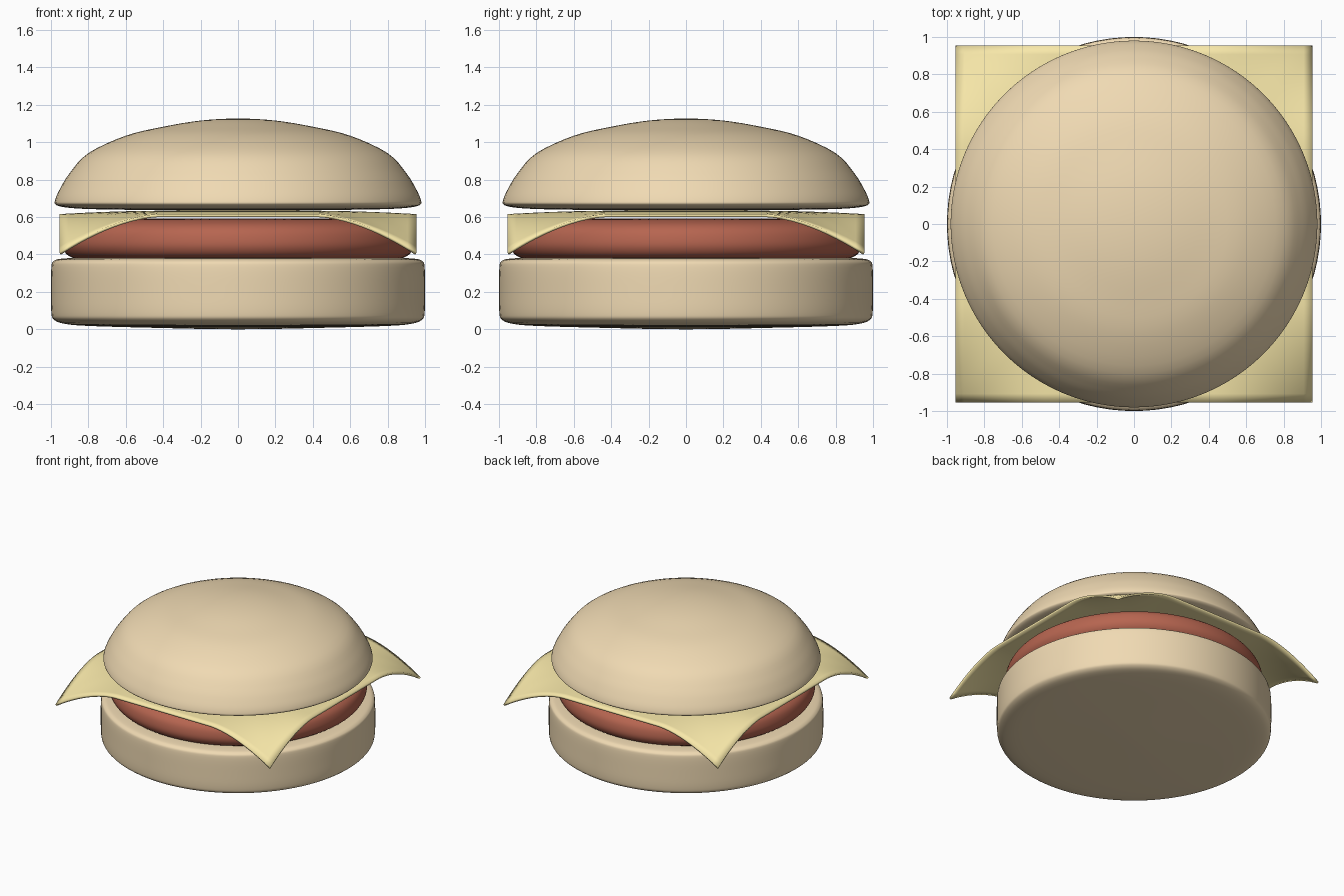
import bpy, bmesh
from math import sin, cos, tau, radians

if "Cube" in bpy.data.objects:
    bpy.data.objects.remove(bpy.data.objects["Cube"])


def material(name, color):
    m = bpy.data.materials.new(name)
    m.diffuse_color = (*color, 1)
    m.use_nodes = True
    m.node_tree.nodes["Principled BSDF"].inputs["Base Color"].default_value = m.diffuse_color
    return m


def finish(name, bm, mat, angle=50):
    bmesh.ops.recalc_face_normals(bm, faces=bm.faces)
    me = bpy.data.meshes.new(name)
    bm.to_mesh(me)
    bm.free()
    ob = bpy.data.objects.new(name, me)
    bpy.context.collection.objects.link(ob)
    me.materials.append(mat)
    bpy.ops.object.select_all(action='DESELECT')
    ob.select_set(True)
    bpy.context.view_layer.objects.active = ob
    bpy.ops.object.shade_smooth_by_angle(angle=radians(angle))
    return ob


def smooth_profile(pts, steps=4):
    # Catmull-Rom through (radius, z) points; ends mirrored across the axis
    p = [(-pts[1][0], pts[1][1])] + pts + [(-pts[-2][0], pts[-2][1])]
    out = []
    for a, b, c, d in zip(p, p[1:], p[2:], p[3:]):
        for i in range(steps):
            t = i / steps
            out.append(tuple(0.5 * (2 * b[k] + (c[k] - a[k]) * t
                       + (2 * a[k] - 5 * b[k] + 4 * c[k] - d[k]) * t * t
                       + (3 * b[k] - a[k] - 3 * c[k] + d[k]) * t ** 3) for k in (0, 1)))
    return out + [pts[-1]]


def lathe(name, pts, mat, n=96):
    bm = bmesh.new()
    prof = smooth_profile(pts)
    bottom = bm.verts.new((0, 0, prof[0][1]))
    top = bm.verts.new((0, 0, prof[-1][1]))
    rings = [[bm.verts.new((r * cos(tau * i / n), r * sin(tau * i / n), z)) for i in range(n)]
             for r, z in prof[1:-1]]
    for i in range(n):
        j = (i + 1) % n
        bm.faces.new((bottom, rings[0][j], rings[0][i]))
        bm.faces.new((top, rings[-1][i], rings[-1][j]))
        for a, b in zip(rings, rings[1:]):
            bm.faces.new((a[i], a[j], b[j], b[i]))
    return finish(name, bm, mat)


bun = material("bun_crust", (0.87, 0.70, 0.45))
meat = material("meat", (0.47, 0.13, 0.08))
yellow = material("cheese_yellow", (0.94, 0.81, 0.40))

# Bottom bun: thick disc with rounded edges
lathe("bottom_bun", [(0, 0), (0.45, 0.008), (0.8, 0.018), (0.93, 0.03), (0.985, 0.052), (0.998, 0.09),
                     (1.0, 0.2), (0.998, 0.33), (0.985, 0.365), (0.94, 0.378), (0.8, 0.382),
                     (0.4, 0.383), (0, 0.383)], bun)

# Patty
lathe("patty", [(0, 0.372), (0.5, 0.372), (0.82, 0.375), (0.9, 0.39), (0.935, 0.43), (0.94, 0.48),
                (0.92, 0.535), (0.86, 0.572), (0.75, 0.588), (0.4, 0.592), (0, 0.592)], meat)

# Top bun: dome with a tight lower rim
lathe("top_bun", [(0, 0.635), (0.5, 0.638), (0.8, 0.643), (0.93, 0.653), (0.975, 0.667), (0.978, 0.69),
                  (0.955, 0.745), (0.9, 0.835), (0.8, 0.942), (0.6, 1.035), (0.4, 1.083),
                  (0.2, 1.116), (0, 1.127)], bun)

# Cheese slice: square sheet whose corners droop
bm = bmesh.new()
H = 0.955
bmesh.ops.create_grid(bm, x_segments=40, y_segments=40, size=H)
for v in bm.verts:
    ax, ay = abs(v.co.x), abs(v.co.y)
    g = [max(0, (a - 0.42) / (H - 0.42)) ** 1.7 for a in (ax, ay)]
    v.co.z = 0.634 - 0.018 * max(g) - 0.205 * g[0] * g[1]
cheese = finish("cheese_slice", bm, yellow)
solid = cheese.modifiers.new("thickness", 'SOLIDIFY')
solid.thickness = 0.016
solid.offset = -1
